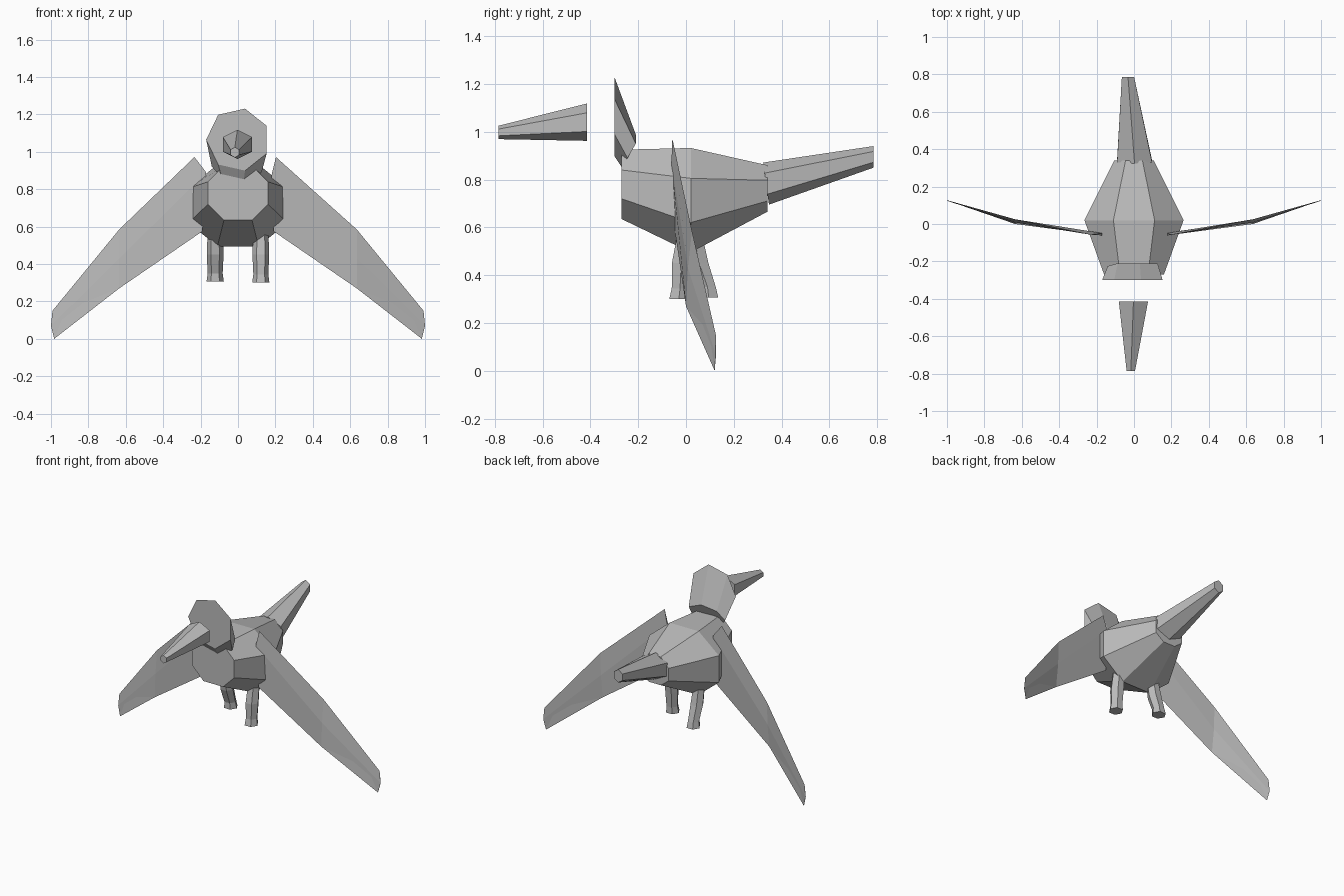
import bpy, bmesh
from math import sin, cos, pi, radians

cube = bpy.data.objects.get("Cube")
if cube:
    bpy.data.objects.remove(cube)

grey = bpy.data.materials.new("plain_grey")
grey.use_nodes = True
grey.diffuse_color = (0.5, 0.5, 0.5, 1)
grey.node_tree.nodes["Principled BSDF"].inputs["Base Color"].default_value = (0.5, 0.5, 0.5, 1)


def loft(name, rings):
    """Skin a closed flat-shaded solid through rings of equal point count."""
    bm = bmesh.new()
    loops = [[bm.verts.new(p) for p in ring] for ring in rings]
    n = len(loops[0])
    for a, b in zip(loops, loops[1:]):
        for i in range(n):
            j = (i + 1) % n
            bm.faces.new((a[i], a[j], b[j], b[i]))
    bm.faces.new(loops[0])
    bm.faces.new(loops[-1])
    bmesh.ops.recalc_face_normals(bm, faces=bm.faces)
    mesh = bpy.data.meshes.new(name)
    bm.to_mesh(mesh)
    bm.free()
    mesh.materials.append(grey)
    obj = bpy.data.objects.new(name, mesh)
    bpy.context.collection.objects.link(obj)
    return obj


def upright_ring(n, x, y, z, rx, rz, start=90.0, tilt=0.0):
    """Polygon facing along y; tilt leans its top toward -y."""
    angles = [radians(start) + 2 * pi * i / n for i in range(n)]
    return [(x + rx * cos(a), y - tilt * sin(a), z + rz * sin(a)) for a in angles]


def octagon(y, half_x, inner_x, levels):
    """Body section with a flat top, bottom and sides."""
    bottom, low, high, top = levels
    right = [(inner_x, bottom), (half_x, low), (half_x, high), (inner_x, top)]
    outline = right + [(-x, z) for x, z in reversed(right)]
    return [(x, y, z) for x, z in outline]


# Body
loft("body", [
    octagon(-0.27, 0.16, 0.075, (0.635, 0.72, 0.84, 0.925)),
    octagon(0.02, 0.265, 0.11, (0.495, 0.62, 0.805, 0.932)),
    octagon(0.34, 0.105, 0.045, (0.665, 0.71, 0.797, 0.86)),
])

# Tail and beak: tapered hexagons ending slightly off centre
loft("tail", [
    upright_ring(6, 0.003, 0.335, 0.783, 0.108, 0.088, tilt=0.012),
    upright_ring(6, -0.032, 0.785, 0.895, 0.038, 0.045),
])
loft("beak", [
    upright_ring(6, -0.003, -0.415, 1.04, 0.09, 0.078),
    upright_ring(6, -0.017, -0.785, 0.997, 0.026, 0.028),
])

# Head: flat seven-sided face narrowing back and down into the body
step = 2 * pi / 7
neck = [(0.14 * cos(pi + step * i),
         min(-0.21, -0.225 + 0.045 * sin(pi + step * i)),
         0.92 + 0.07 * sin(pi + step * i)) for i in range(7)]
loft("head", [upright_ring(7, 0, -0.30, 1.065, 0.17, 0.17, start=180), neck])


# Legs: bent hexagonal columns with flared feet
def leg(name, x, path):
    rings = []
    for y, z, r in path:
        rings.append([(x + r * cos(pi * i / 3), y + r * sin(pi * i / 3), z)
                      for i in range(6)])
    loft(name, rings)


leg("left_leg", 0.122, [(0.0, 0.58, 0.04), (-0.02, 0.45, 0.045),
                        (-0.025, 0.345, 0.04), (-0.03, 0.30, 0.046)])
leg("right_leg", -0.122, [(0.03, 0.58, 0.04), (0.055, 0.45, 0.045),
                          (0.09, 0.35, 0.04), (0.095, 0.307, 0.046)])


# Wings: thin drooping blades, each section a flattened diamond
def wing(name, side, sections):
    rings = []
    for top, mid, bottom, thick in sections:
        x, y, z = mid
        ring = [top, (x, y - thick, z), bottom, (x, y + thick, z)]
        rings.append([(side * px, py, pz) for px, py, pz in ring])
    loft(name, rings)


outer = [
    ((0.635, 0.025, 0.585), (0.635, 0.014, 0.43), (0.635, 0.0, 0.27), 0.006),
    ((0.992, 0.125, 0.15), (1.0, 0.125, 0.07), (0.983, 0.12, 0.0), 0.001),
]
wing("left_wing", 1,
     [((0.203, -0.057, 0.972), (0.178, -0.055, 0.87), (0.19, -0.045, 0.575), 0.006)] + outer)
wing("right_wing", -1,
     [((0.233, -0.057, 0.972), (0.17, -0.055, 0.89), (0.19, -0.045, 0.575), 0.006)] + outer)
